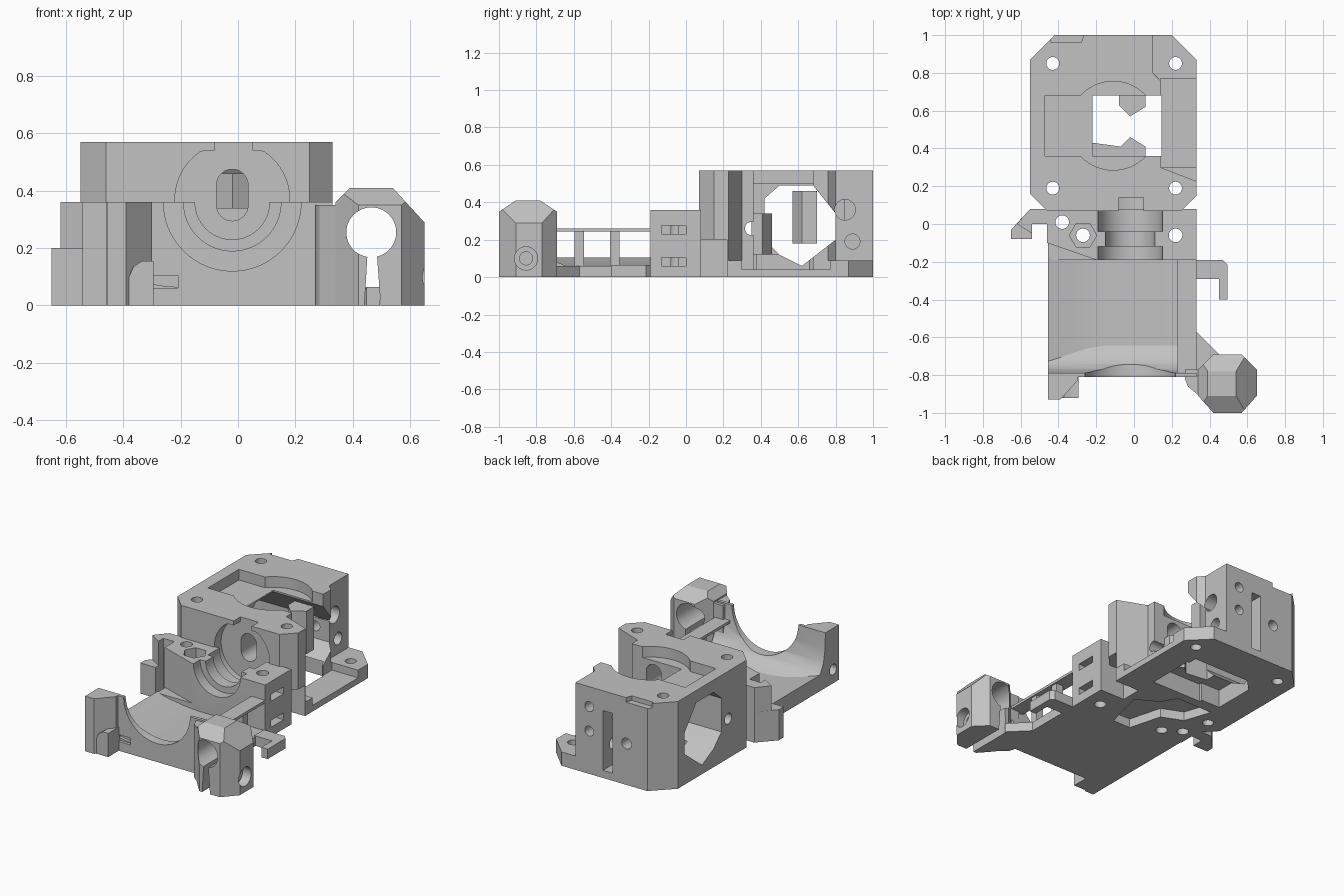
import bpy, bmesh, math
from mathutils import Vector

cube = bpy.data.objects.get("Cube")
if cube:
    bpy.data.objects.remove(cube)

grey = bpy.data.materials.new("plain grey")
grey.use_nodes = True
COLOUR = (0.54, 0.54, 0.54, 1)
grey.diffuse_color = COLOUR
grey.node_tree.nodes["Principled BSDF"].inputs["Base Color"].default_value = COLOUR

# Maps a flat profile point plus a depth to space
PLACE = {"x": lambda p, d: (d, p[0], p[1]),
         "y": lambda p, d: (p[0], d, p[1]),
         "z": lambda p, d: (p[0], p[1], d)}


def prism(name, pts, axis, lo, hi):
    bm = bmesh.new()
    face = bm.faces.new([bm.verts.new(PLACE[axis](p, lo)) for p in pts])
    ext = bmesh.ops.extrude_face_region(bm, geom=[face])["geom"]
    shift = Vector(PLACE[axis]((0, 0), hi - lo))
    for v in ext:
        if isinstance(v, bmesh.types.BMVert):
            v.co += shift
    bmesh.ops.recalc_face_normals(bm, faces=bm.faces)
    mesh = bpy.data.meshes.new(name)
    bm.to_mesh(mesh)
    bm.free()
    mesh.materials.append(grey)
    ob = bpy.data.objects.new(name, mesh)
    bpy.context.scene.collection.objects.link(ob)
    return ob


def box(name, x0, x1, y0, y1, z0, z1):
    return prism(name, [(x0, y0), (x1, y0), (x1, y1), (x0, y1)], "z", z0, z1)


def ring(u, v, r, n=40, start=0, end=360):
    steps = n if end - start == 360 else n + 1
    angles = [math.radians(start + (end - start) * i / n) for i in range(steps)]
    return [(u + r * math.cos(a), v + r * math.sin(a)) for a in angles]


def rod(u, v, r, axis, lo, hi, n=40):
    return prism("cutter", ring(u, v, r, n), axis, lo, hi)


def combine(part, tools, mode="DIFFERENCE"):
    bpy.context.view_layer.objects.active = part
    for tool in tools:
        tool.hide_render = True
        mod = part.modifiers.new("shape", "BOOLEAN")
        mod.operation, mod.solver, mod.object = mode, "EXACT", tool
        bpy.ops.object.modifier_apply(modifier=mod.name)
        bpy.data.objects.remove(tool)


def cut_box(*span):
    return box("cutter", *span)


def underside():
    # shallow recess shared by the housing and the bridge
    return prism("cutter", [(.03, -.16), (.1, .12), (-.04, .2), (-.1, .3), (-.36, .3), (-.3, .12),
                            (-.16, .06), (-.1, -.16)], "z", -.1, .06)


# Rear housing: chamfered block
housing = prism("rear_housing", [(-.46, .07), (.25, .07), (.33, .15), (.33, .87), (.2, 1),
                                 (-.42, 1), (-.55, .87), (-.55, .16)], "z", 0, .57)
window = [(.42, .2), (.42, .42), (.5, .49), (.68, .49), (.8, .34), (.8, .2), (.62, .06), (.5, .12)]
slot = ring(-.02, .42, .055, 16, 0, 180) + ring(-.02, .35, .055, 16, 180, 360)
socket = [(x, min(z, .54)) for x, z in ring(-.02, .37, .2, 64)]
cuts = [
    # open right side above the low foot, then the lower middle strip
    prism("cutter", [(.14, .3), (.4, .2), (.4, 1.1), (.1, 1.1), (.1, .8), (.14, .76)], "z", .09, .7),
    cut_box(.14, .4, .3, .77, .04, .2),
    cut_box(.15, .4, 0, .22, -.1, .2),
    # top recess with its round relief and the through opening
    cut_box(-.47, .06, .36, .68, .5, .7),
    rod(-.11, .52, .235, "z", .5, .7, 64),
    cut_box(-.22, .145, .36, .68, -.1, .7),
    prism("cutter", [(-.36, .38), (.13, .38), (.13, .74), (-.28, .74), (-.36, .66)], "z", -.1, .12),
    prism("cutter", window, "x", -.7, .15),
    # front socket, its notch in the top and the vertical slot
    prism("cutter", socket, "y", 0, .14),
    cut_box(-.08, .05, 0, .14, .5, .7),
    prism("cutter", slot, "y", 0, .4),
    # cross holes
    rod(.35, .26, .035, "x", -.7, .4),
    rod(.85, .36, .055, "x", -.1, .4),
    rod(.89, .19, .04, "x", -.1, .4),
    # back face: screw holes and vertical slot
    rod(-.27, .27, .035, "y", .7, 1.1),
    rod(0, .44, .032, "y", .8, 1.1),
    rod(0, .28, .032, "y", .8, 1.1),
    cut_box(-.17, -.1, .85, 1.1, .05, .44),
    # shallow corner step at the back
    prism("cutter", [(-.44, 1.1), (-.44, .96), (-.28, .96), (-.23, 1.1)], "z", .54, .7),
    underside(),
]
for x in (-.43, .22):
    for y in (.19, .85):
        cuts.append(rod(x, y, .034, "z", -.1, .7))
combine(housing, cuts)

# Pointed guides inside the opening
prism("rear_guide", [(-.08, .7), (-.08, .63), (-.02, .57), (.06, .62), (.06, .7)], "z", .18, .46)
prism("front_guide", [(-.22, .35), (-.22, .43), (-.07, .41), (-.02, .46), (.06, .41), (.06, .35)],
      "z", .12, .34)

# Middle bridge with stepped bore, screw holes and tie slots
bridge = prism("bridge", [(-.2, -.19), (.33, -.19), (.33, .08), (-.55, .08), (-.62, 0),
                          (-.46, 0), (-.46, -.1)], "z", 0, .36)
cuts = [rod(-.02, .36, r, "y", lo, hi, 64) for r, lo, hi in
        ((.17, -.3, -.12), (.13, -.13, -.03), (.17, -.04, .1))]
cuts += [rod(x, y, .036, "z", -.1, .5) for x, y in ((-.27, -.06), (-.38, .01), (.22, -.06))]
cuts.append(rod(-.27, -.06, .072, "z", .28, .5, 6))
for z in (.06, .23):
    cuts.append(cut_box(.25, .4, -.13, 0, z, z + .045))
cuts.append(underside())
combine(bridge, cuts)
prism("side_tab", [(-.65, -.08), (-.54, -.08), (-.54, 0), (-.46, .03), (-.55, .08), (-.65, -.03)],
      "z", 0, .2)
prism("side_tab_rib", [(-.62, 0), (-.54, -.05), (-.54, .05), (-.56, .07)], "z", .17, .36)

# Cradle floor, gently rising to the left
prism("cradle_floor", [(-.455, 0), (.33, 0), (.33, .06), (-.15, .06), (-.25, .067),
                       (-.36, .083), (-.455, .105)], "y", -.79, -.18)
prism("floor_ramp", [(-.455, -.19), (-.2, -.19), (-.455, -.1)], "z", 0, .1)

# Front saddle wall with a curved inner face and a small slot
saddle = prism("front_saddle", [(-.81, 0), (-.81, .36), (-.79, .36), (-.785, .25), (-.77, .17),
                                (-.74, .115), (-.7, .085), (-.62, .05), (-.62, 0)], "x", -.455, .33)
combine(saddle, [rod(-.02, .36, .24, "y", -.9, -.5, 64),
                 cut_box(-.31, -.21, -.9, -.77, .06, .105)])

# Front left horn and its small boss
horn = prism("front_horn", [(-.455, -.93), (-.39, -.93), (-.3, -.83), (-.3, -.8), (-.455, -.8)],
             "z", 0, .36)
combine(horn, [rod(-.87, .09, .035, "x", -.6, -.2)])
prism("horn_boss", [(-.38, 0), (-.295, 0), (-.295, .155), (-.335, .155), (-.365, .135),
                    (-.38, .1)], "y", -.92, -.8)

# Right rail on two posts
box("side_rail", .23, .33, -.8, -.18, .243, .26)
for y in (-.57, -.38):
    box("rail_post", .27, .32, y - .025, y + .025, .05, .25)

# Small cable hook
prism("cable_hook", [(.32, -.19), (.47, -.19), (.495, -.215), (.495, -.4), (.45, -.4), (.45, -.29),
                     (.32, -.29)], "z", 0, .065)

# Rod clamp: octagonal block with a sloped crown
clamp = prism("rod_clamp", [(.34, -.91), (.42, -1), (.57, -1), (.65, -.91), (.65, -.77), (.57, -.69),
                            (.42, -.69), (.34, -.77)], "z", 0, .41)
crown_side = [(.2, -.1), (.8, -.1), (.8, .12), (.65, .29), (.54, .41), (.39, .41), (.33, .35), (.2, .2)]
crown_front = [(-1.1, -.1), (-.6, -.1), (-.6, .21), (-.69, .35), (-.78, .41), (-.91, .41), (-1, .35),
               (-1.1, .21)]
combine(clamp, [prism("cutter", crown_side, "y", -1.2, -.5),
                prism("cutter", crown_front, "x", 0, 1)], "INTERSECT")
combine(clamp, [rod(.465, .255, .087, "y", -1.2, -.5, 48),
                prism("cutter", [(.435, -.1), (.505, -.1), (.483, .2), (.453, .2)], "y", -1.2, -.5),
                rod(-.855, .1, .062, "x", .59, .8),
                rod(-.855, .1, .035, "x", .3, .8)])
prism("clamp_flank", [(.27, -.82), (.285, -.86), (.345, -.91), (.345, -.77), (.27, -.77)], "z", 0, .35)
prism("clamp_brace", [(.32, -.56), (.45, -.69), (.42, -.71), (.32, -.8)], "z", 0, .06)

# Smooth the round surfaces, keep edges crisp
for ob in bpy.context.scene.objects:
    ob.select_set(ob.type == "MESH")
bpy.context.view_layer.objects.active = housing
bpy.ops.object.shade_smooth_by_angle(angle=math.radians(28))
